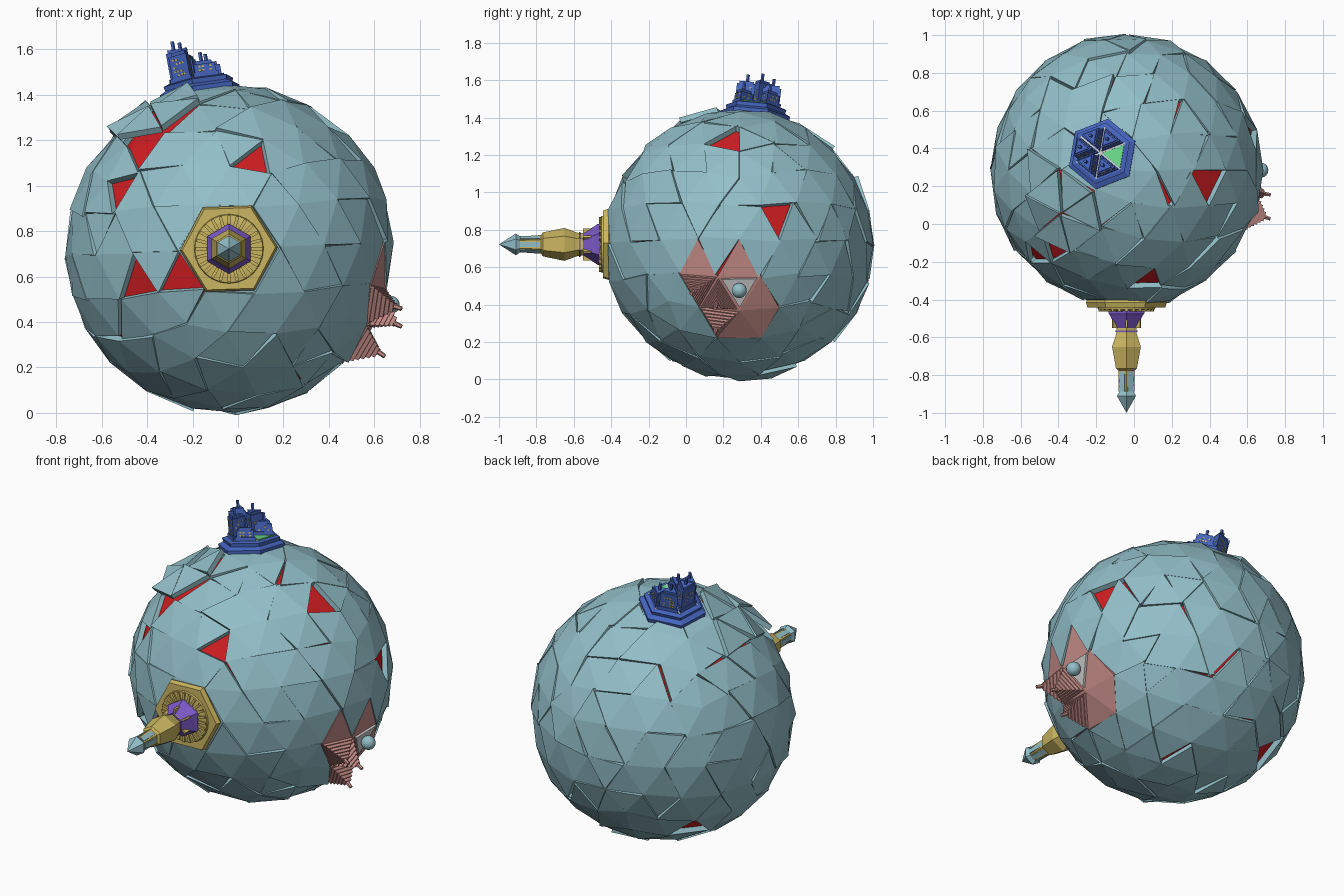
import bpy, bmesh, math, random
from mathutils import Vector as V, Matrix

if "Cube" in bpy.data.objects:
    bpy.data.objects.remove(bpy.data.objects["Cube"])

random.seed(11)
C, R = V((-.04, .285, .722)), .72
FRONT, CITY, PINK = V((0, -1, 0)), V((-.18, .12, .975)).normalized(), V((.92, -.09, -.38)).normalized()


def material(name, *rgb):
    m = bpy.data.materials.new(name)
    m.diffuse_color = (*rgb, 1)
    m.use_nodes = True
    m.node_tree.nodes["Principled BSDF"].inputs["Base Color"].default_value = m.diffuse_color
    return m


TEAL = material("teal", .29, .52, .58)
RED = material("red", .62, .012, .015)
GOLD = material("gold", .60, .47, .12)
BLUE = material("blue", .06, .13, .52)
ROSE = material("rose", .55, .26, .24)
PURPLE = material("purple", .2, .1, .58)
GREEN = material("green", .15, .7, .26)
PALE = material("pale", .6, .6, .58)


def add(name, bm, *mats):
    me = bpy.data.meshes.new(name)
    bm.to_mesh(me)
    bm.free()
    for m in mats:
        me.materials.append(m)
    ob = bpy.data.objects.new(name, me)
    bpy.context.collection.objects.link(ob)
    return ob


def frame(d, dist, ref):
    """Matrix on the planet with Z along d and X towards ref."""
    z = d.normalized()
    x = (ref - z * ref.dot(z)).normalized()
    m = Matrix((x, z.cross(x), z)).transposed().to_4x4()
    m.translation = C + z * dist
    return m


def stack(name, prof, n, mat, M, spin=0, at=(0, 0)):
    """N-sided body through (radius, height) rings."""
    bm = bmesh.new()
    rings = []
    for r, h in prof:
        rings.append([bm.verts.new(M @ V((at[0] + r * math.cos(math.radians(spin) + math.tau * i / n),
                                          at[1] + r * math.sin(math.radians(spin) + math.tau * i / n), h)))
                      for i in range(n)])
    for a, b in zip(rings, rings[1:]):
        for i in range(n):
            bm.faces.new((a[i], a[(i + 1) % n], b[(i + 1) % n], b[i]))
    bm.faces.new(rings[0][::-1])
    bm.faces.new(rings[-1])
    return add(name, bm, mat)


def boxes(name, items, mat):
    """Many small boxes in one object, each given as (matrix, size)."""
    bm = bmesh.new()
    for m, s in items:
        bmesh.ops.create_cube(bm, size=1, matrix=m @ Matrix.Diagonal((*s, 1)))
    return add(name, bm, mat)


# geodesic grid, turned so its cells fit the districts and the holes
HOLES = [V(p).normalized() for p in (
    (-.36, -.39, .455), (-.49, -.4, .295), (.14, -.56, .395), (-.43, -.54, -.115),
    (-.21, -.66, -.095), (.66, .215, .105), (.48, -.085, .525), (-.35, .35, -.5))]
ico = bmesh.new()
bmesh.ops.create_icosphere(ico, subdivisions=3, radius=1)
centres = [f.calc_center_median().normalized() for f in ico.faces]
best = None
for v in ico.verts:
    if len(v.link_edges) != 6 or v.co.z < -.01:
        continue
    for e in v.link_edges:
        z = v.co.normalized()
        w = e.other_vert(v).co
        x = (w - z * w.dot(z)).normalized()
        src = Matrix((x, z.cross(x), z))
        rot = frame(FRONT, 0, V((1, 0, .04))).to_3x3() @ src
        inv = rot.transposed()
        s = 2 * max((inv @ CITY).dot(u.co) for u in ico.verts)
        s += sum(max((inv @ h).dot(c) for c in centres) for h in HOLES[:7])
        if best is None or s > best[0]:
            best = (s, rot)
bmesh.ops.transform(ico, matrix=best[1].to_4x4(), verts=ico.verts)
ico.normal_update()
ico.faces.ensure_lookup_table()
faces = list(ico.faces)
mid = {f: f.calc_center_median().normalized() for f in faces}

# red core
core = ico.copy()
bmesh.ops.transform(core, matrix=Matrix.Translation(C) @ Matrix.Scale(R * .958, 4), verts=core.verts)
add("core", core, RED)

# plates in rigid clusters, slightly shifted so cracks open between them
holes = {max(faces, key=lambda f: mid[f].dot(h)) for h in HOLES}
LOOSE = V((-.42, -.17, .55)).normalized()
free = [f for f in faces if f not in holes]
pink = [f for f in free if mid[f].dot(PINK) > math.cos(.33)]
calm = [f for f in free if max(mid[f].dot(FRONT), mid[f].dot(CITY)) > math.cos(.22)]
clusters = [(pink, 0), (calm, 0)]
left = [f for f in free if f not in pink and f not in calm]
random.shuffle(left)
while left:
    seed = left.pop()
    group = [seed]
    loose = mid[seed].dot(LOOSE) > math.cos(.36)
    for f in group:
        for e in f.edges:
            for g in e.link_faces:
                if g in left and not loose and len(group) < 6 and random.random() < .75:
                    left.remove(g)
                    group.append(g)
    clusters.append((group, 2 if loose else 1))

bm = bmesh.new()
for group, kind in clusters:
    c = sum((mid[f] for f in group), V()).normalized()
    T = Matrix.Identity(3)
    lift = 0
    if kind:
        side = c.orthogonal().normalized()
        side.rotate(Matrix.Rotation(random.uniform(0, math.tau), 3, c))
        tilt = random.uniform(0, .05) if kind == 1 else random.uniform(.05, .2)
        T = Matrix.Rotation(tilt, 3, side) @ Matrix.Rotation(random.uniform(-.08, .08), 3, c)
        lift = random.uniform(-.004, .008) if kind == 1 else random.uniform(.02, .05)
    verts = {}
    for f in group:
        for v in f.verts:
            if v not in verts:
                p = c + T @ (v.co - c)
                verts[v] = bm.verts.new(C + p * R + c * lift)
        nf = bm.faces.new([verts[v] for v in f.verts])
        nf.material_index = int(group is pink)
plates = add("shell_plates", bm, TEAL, ROSE)
sol = plates.modifiers.new("thickness", "SOLIDIFY")
sol.thickness, sol.offset = .03, -1

# rose district: stepped pyramids and a domed plot, each on one plate
spots = [("dome", (.65, -.025, -.285)), ("pyramid_upper", (.63, -.235, -.225)),
         ("pyramid_lower", (.53, -.1, -.465)), ("pyramid_middle", (.63, -.12, -.33))]
pool = list(pink)
for name, d in spots:
    f = max(pool, key=lambda q: mid[q].dot(V(d).normalized()))
    pool.remove(f)
    c = f.calc_center_median() * R
    M = frame(f.normal, 0, f.verts[0].co * R - c)
    M.translation = C + c
    r = (f.verts[0].co * R - c).length
    if name == "dome":
        stack("dome_plot", [(r * .85, -.01), (r * .8, .012)], 3, PALE, M)
        b = bmesh.new()
        bmesh.ops.create_icosphere(b, subdivisions=3, radius=.04, matrix=M @ Matrix.Translation((0, 0, .045)))
        add("dome", b, TEAL)
        continue
    prof = []
    for i in range(6):
        k = r * (.95 - .14 * i)
        prof += [(k, .017 * i - .003), (k * .95, .017 * (i + 1) - .003)]
    stack(name, prof, 3, ROSE, M)
    stack(name + "_mast", [(.012, .09), (.01, .135)], 6, ROSE, M)

# gold spire on the front
S = frame(FRONT, 0, V((1, 0, 0)))
stack("spire_base_plate", [(.205, .68), (.215, .7), (.205, .728)], 6, GOLD, S, 2)
stack("spire_disc", [(.155, .72), (.15, .738), (.12, .742)], 24, GOLD, S)
boxes("spire_disc_ribs", [(S @ Matrix.Rotation(math.tau * i / 24, 4, 'Z') @ Matrix.Translation((.122, 0, .742)),
                           (.05, .014, .014)) for i in range(24)], GOLD)
stack("spire_collar", [(.11, .735), (.11, .757), (.1, .77), (.055, .845)], 6, PURPLE, S, 30)
stack("spire_waist", [(.06, .835), (.062, .865), (.088, .935), (.064, 1.05), (.05, 1.06), (.042, 1.175)],
      6, GOLD, S, 30)
stack("spire_waist_band", [(.067, .848), (.067, .858)], 6, PURPLE, S, 30)
boxes("spire_windows", [(S @ Matrix.Rotation(math.tau * i / 6, 4, 'Z') @ Matrix.Translation((.037, 0, 1.117)),
                         (.012, .028, .11)) for i in range(6)], TEAL)
boxes("spire_fins", [(S @ Matrix.Rotation(math.tau * (i + .5) / 6, 4, 'Z') @ Matrix.Translation((.07, 0, .79)),
                      (.03, .012, .09)) for i in range(6)], GOLD)
stack("spire_tip", [(.038, 1.165), (.058, 1.195), (.0005, 1.284)], 6, TEAL, S, 30)

# blue city on the top
T = frame(CITY, 0, V((1, 0, 0)))
stack("city_base", [(.185, .685), (.19, .715), (.16, .73), (.165, .75), (.145, .757)], 6, BLUE, T, 20)
boxes("city_roads", [(T @ Matrix.Rotation(math.radians(20 + 60 * i), 4, 'Z') @ Matrix.Translation((0, 0, .756)),
                      (.28, .008, .006)) for i in range(3)], PALE)
windows = []
for ang, h in ((50, .06), (-10, 0), (-70, .055), (-130, .115), (170, .135), (110, .105)):
    a = math.radians(ang)
    p = (.082 * math.cos(a), .082 * math.sin(a))
    if not h:
        stack("city_park", [(.072, .75), (.072, .763)], 3, GREEN, T, ang + 180, p)
        continue
    stack("city_podium", [(.07, .75), (.068, .778)], 3, BLUE, T, ang + 180, p)
    stack("city_tower", [(.058, .775), (.058, .76 + h), (.045, .76 + h), (.045, .775 + h)], 3, BLUE, T, ang + 180, p)
    stack("city_antenna", [(.009, .77 + h), (.009, .815 + h)], 5, BLUE, T, 0, p)
    for side in range(3):
        L = T @ Matrix.Translation((*p, 0)) @ Matrix.Rotation(a + math.tau * side / 3, 4, 'Z')
        for row in range(int((h - .02) / .017)):
            for col in (-.026, -.009, .009, .026):
                if random.random() < .45:
                    windows.append((L @ Matrix.Translation((.029, col, .787 + .017 * row)), (.004, .011, .008)))
boxes("city_windows", windows, GOLD)
ico.free()
